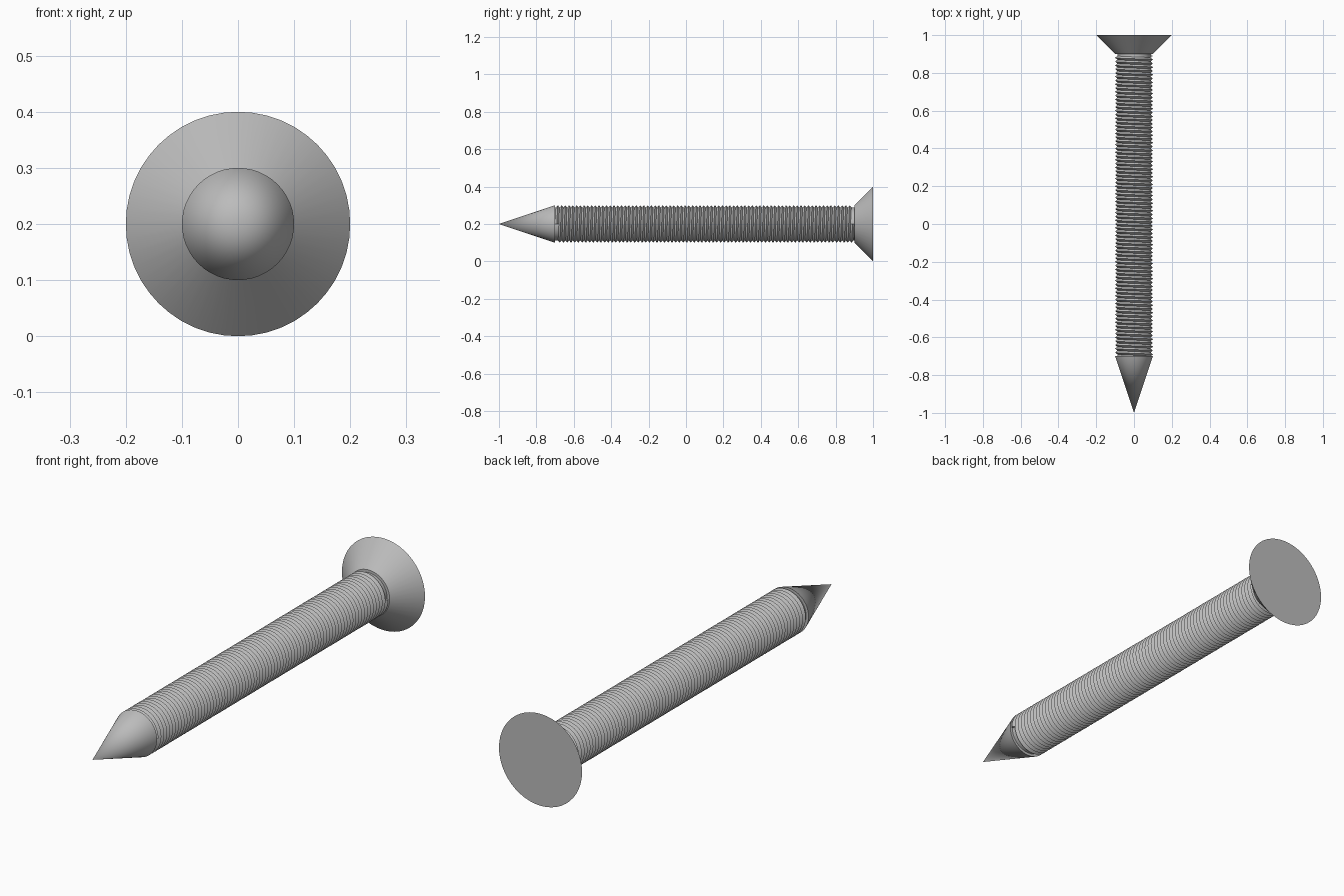
import bpy, bmesh, math
from mathutils import Matrix

cube = bpy.data.objects.get("Cube")
if cube:
    bpy.data.objects.remove(cube, do_unlink=True)

AXIS_Z = 0.2      # height of the screw's centre line
SIDES = 48
PITCH = 0.02
RIDGE, ROOT = 0.1, 0.088
START, END = -0.7, 0.9

steel = bpy.data.materials.new("steel_grey")
steel.use_nodes = True
colour = (0.5, 0.5, 0.5, 1)
steel.diffuse_color = colour
steel.node_tree.nodes["Principled BSDF"].inputs["Base Color"].default_value = colour


def finish(name, bm):
    bmesh.ops.recalc_face_normals(bm, faces=bm.faces)
    mesh = bpy.data.meshes.new(name)
    bm.to_mesh(mesh)
    bm.free()
    mesh.materials.append(steel)
    obj = bpy.data.objects.new(name, mesh)
    bpy.context.collection.objects.link(obj)
    bpy.ops.object.select_all(action="DESELECT")
    obj.select_set(True)
    bpy.context.view_layer.objects.active = obj
    bpy.ops.object.shade_smooth_by_angle(angle=math.radians(30))


def cone(name, y0, y1, r0, r1):
    """Closed cone along y, radius r0 at y0 and r1 at y1."""
    bm = bmesh.new()
    place = Matrix.Translation((0, (y0 + y1) / 2, AXIS_Z)) @ Matrix.Rotation(-math.pi / 2, 4, "X")
    bmesh.ops.create_cone(bm, cap_ends=True, segments=SIDES, radius1=r0,
                          radius2=r1, depth=y1 - y0, matrix=place)
    finish(name, bm)


# Pointed tip, countersunk head and solid core
cone("tip", -1.0, START, 0.0, RIDGE)
cone("head", END, 1.0, RIDGE, 0.2)
cone("shaft_core", START, END, ROOT, ROOT)

# Thread: a V-shaped ridge swept along a helix
bm = bmesh.new()
turns = round((END - START) / PITCH) - 1
previous = None
for i in range(turns * SIDES + 1):
    angle = 2 * math.pi * i / SIDES
    y = START + PITCH * i / SIDES
    section = [bm.verts.new((r * math.cos(angle), y + dy, AXIS_Z + r * math.sin(angle)))
               for r, dy in ((ROOT, 0), (RIDGE, PITCH / 2), (ROOT, PITCH))]
    if previous:
        for k in range(2):
            bm.faces.new((previous[k], previous[k + 1], section[k + 1], section[k]))
    else:
        bm.faces.new(section)
    previous = section
bm.faces.new(previous)
bmesh.ops.remove_doubles(bm, verts=bm.verts, dist=0.0001)
finish("thread", bm)
